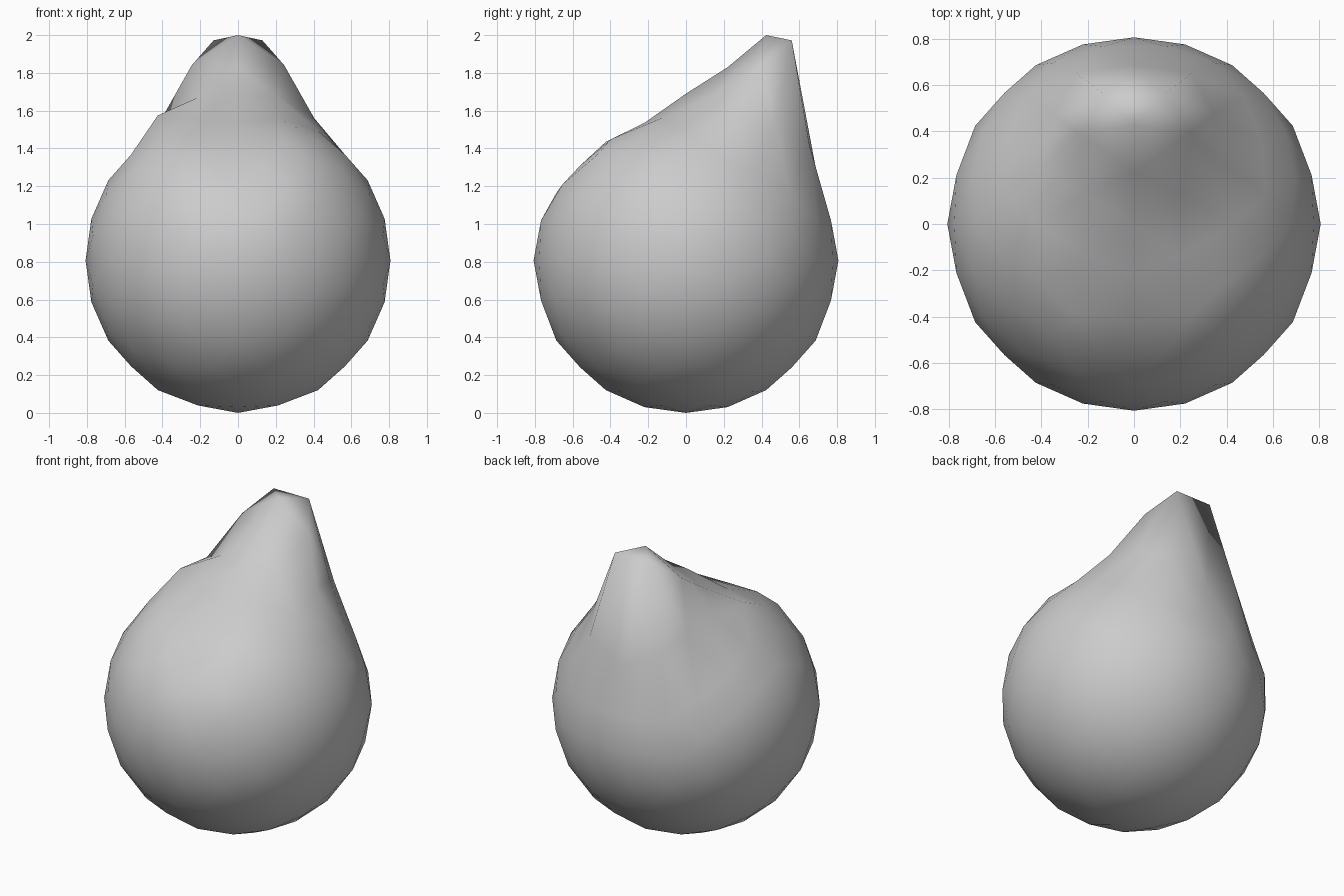
import bpy, bmesh
from mathutils import Vector

cube = bpy.data.objects.get("Cube")
if cube:
    bpy.data.objects.remove(cube, do_unlink=True)

RADIUS = 0.807
PHI = (1 + 5 ** 0.5) / 2

# Icosahedron whose edges are centred on the axes
bm = bmesh.new()
for a in (-1, 1):
    for b in (-PHI, PHI):
        for p in ((0, a, b), (a, b, 0), (b, 0, a)):
            bm.verts.new(p)
bmesh.ops.convex_hull(bm, input=bm.verts[:])

# Subdivide twice into a ball
for level in range(2):
    bmesh.ops.subdivide_edges(bm, edges=bm.edges[:], cuts=1, use_grid_fill=True)
    for v in bm.verts:
        v.co = v.co.normalized() * RADIUS
for v in bm.verts:
    v.co.z += RADIUS

# Pulled points: x, y, new height (mirrored to the other side)
pulls = [
    (0, .43, 2.0), (.13, .56, 1.972), (.21, .35, 1.84), (0, .22, 1.83),
    (0, 0, 1.69), (.21, .13, 1.67), (.4, .25, 1.56), (.34, .47, 1.52),
    (.25, .65, 1.42), (0, .69, 1.3), (.21, -.13, 1.56), (0, -.22, 1.535),
    (0, -.43, 1.435), (.21, -.35, 1.45), (.13, -.56, 1.31), (0, -.69, 1.165),
]
upper = [(v, v.co.copy()) for v in bm.verts if v.co.z > RADIUS + 0.1]


def nearest(x, y):
    return min(upper, key=lambda u: (u[1].xy - Vector((x, y))).length)[0]


for x, y, z in pulls:
    for side in (-1, 1):
        nearest(side * x, y).co.z = z

# Ridge corners sit slightly further out, with one bump on the right
for sx in (-1, 1):
    for sy in (-1, 1):
        corner = nearest(sx * .21, sy * .35)
        corner.co.x, corner.co.y = sx * .245, sy * .395
nearest(-.43, 0).co.z = 1.575

bmesh.ops.recalc_face_normals(bm, faces=bm.faces[:])
for f in bm.faces:
    f.smooth = True
mesh = bpy.data.meshes.new("pulled_ball")
bm.to_mesh(mesh)
bm.free()

# Plain grey
grey = bpy.data.materials.new("plain_grey")
grey.use_nodes = True
colour = (0.6, 0.6, 0.6, 1)
grey.diffuse_color = colour
grey.node_tree.nodes["Principled BSDF"].inputs["Base Color"].default_value = colour
mesh.materials.append(grey)

ball = bpy.data.objects.new("pulled_ball", mesh)
bpy.context.collection.objects.link(ball)
